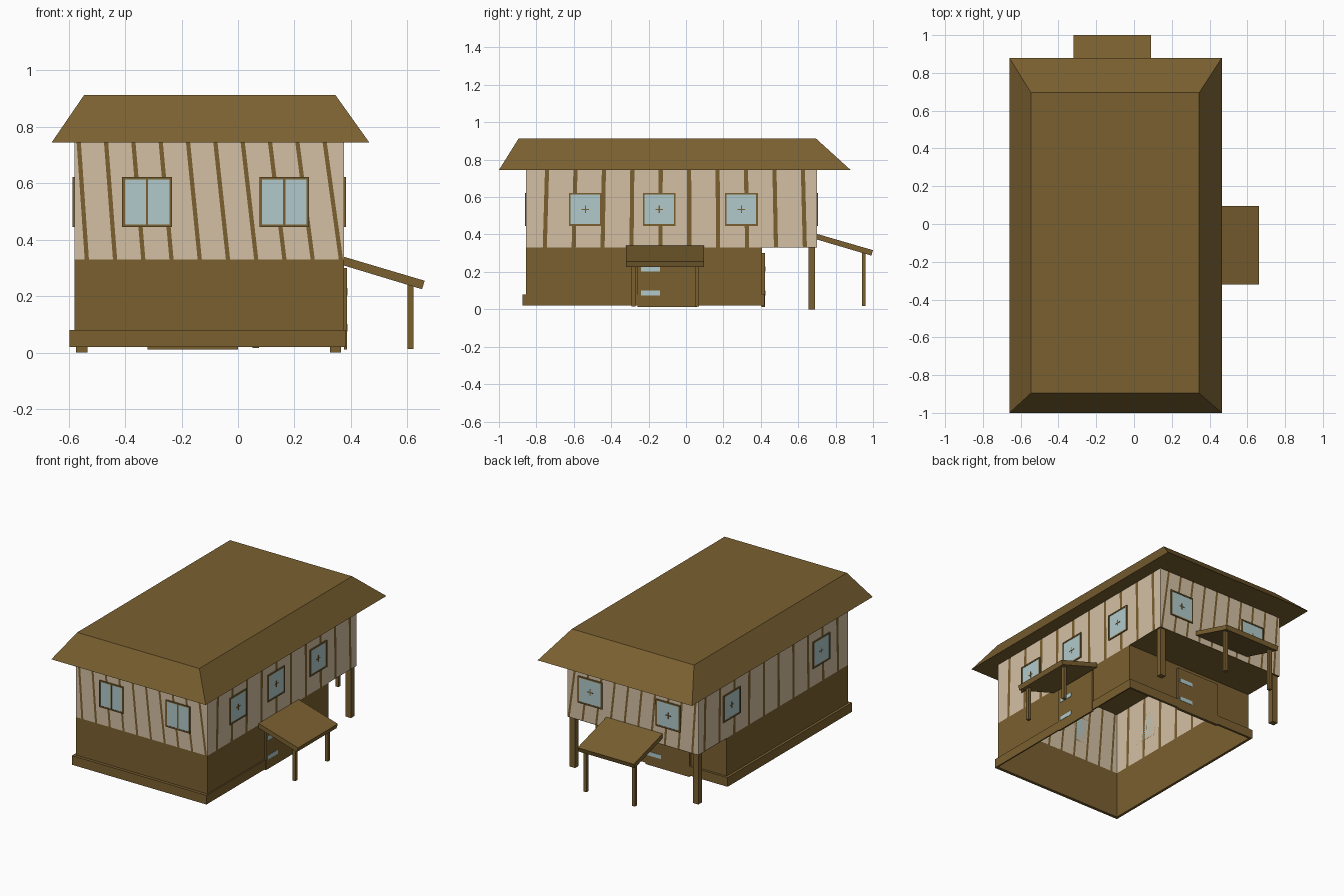
import bpy, bmesh

if "Cube" in bpy.data.objects:
    bpy.data.objects.remove(bpy.data.objects["Cube"])


def material(name, rgb):
    m = bpy.data.materials.new(name)
    m.diffuse_color = (*rgb, 1)
    m.use_nodes = True
    m.node_tree.nodes["Principled BSDF"].inputs["Base Color"].default_value = m.diffuse_color
    return m


WOOD = material("brown wood", (0.195, 0.117, 0.030))
PLASTER = material("cream plaster", (0.66, 0.53, 0.37))
GLASS = material("pale blue glass", (0.44, 0.59, 0.60))

# Wall limits and heights
X0, X1, Y0, Y1, YL = -0.58, 0.375, -0.855, 0.70, 0.405
FLOOR, EAVE = 0.33, 0.745


def finish(name, bm, mats):
    me = bpy.data.meshes.new(name)
    bm.to_mesh(me)
    bm.free()
    for m in mats:
        me.materials.append(m)
    ob = bpy.data.objects.new(name, me)
    bpy.context.collection.objects.link(ob)
    return ob


def loft(name, rects, mat, cap_start=False, cap_end=False):
    """Join rectangles (x0, x1, y0, y1, z) one after another."""
    bm = bmesh.new()
    loops = [[bm.verts.new(p) for p in ((a, c, z), (b, c, z), (b, d, z), (a, d, z))]
             for a, b, c, d, z in rects]
    for lo, hi in zip(loops, loops[1:]):
        for i in range(4):
            j = (i + 1) % 4
            bm.faces.new((lo[i], lo[j], hi[j], hi[i]))
    if cap_start:
        bm.faces.new(loops[0][::-1])
    if cap_end:
        bm.faces.new(loops[-1])
    return finish(name, bm, [mat])


def box(name, x0, x1, y0, y1, z0, z1, mat=WOOD):
    return loft(name, [(x0, x1, y0, y1, z0), (x0, x1, y0, y1, z1)], mat, True, True)


# Roof: flat-topped hip
loft("roof", [(-0.66, 0.465, -1.0, 0.88, EAVE), (-0.545, 0.345, -0.895, 0.695, 0.913)],
     WOOD, True, True)

# Lower storey, open underneath, with a plinth ring
low = (X0, X1, Y0, YL)
plinth = (-0.597, 0.383, -0.875, 0.42)
loft("lower_walls", [(*low, 0.02), (*low, FLOOR)], WOOD)
loft("plinth", [(*low, 0.02), (*plinth, 0.02), (*plinth, 0.08), (*low, 0.08)], WOOD)

# Underside of the overhanging back
box("overhang_floor", X0, X1, YL, Y1, FLOOR, FLOOR + 0.004)


def striped_wall(name, along, fixed, lo, hi, top, bottom, half, flip):
    """Plaster wall cut into slanted timber strips; top/bottom = (start, step)."""
    cuts = [(lo, lo)]
    for i in range(10):
        t, b = top[0] + top[1] * i, bottom[0] + bottom[1] * i
        cuts += [(t - half, b - half), (t + half, b + half)]
    cuts.append((hi, hi))
    bm = bmesh.new()
    put = (lambda u, z: (u, fixed, z)) if along == "x" else (lambda u, z: (fixed, u, z))
    cols = [(bm.verts.new(put(b, FLOOR)), bm.verts.new(put(t, EAVE))) for t, b in cuts]
    for k, (p, q) in enumerate(zip(cols, cols[1:])):
        quad = (p[0], q[0], q[1], p[1])
        f = bm.faces.new(quad[::-1] if flip else quad)
        f.material_index = k % 2
    finish(name, bm, [PLASTER, WOOD])


XS = ((-0.564, 0.0968), (-0.5355, 0.1))
YS = ((-0.743, 0.152), (-0.755, 0.1545))
striped_wall("front_upper_wall", "x", Y0, X0, X1, *XS, 0.0075, False)
striped_wall("back_upper_wall", "x", Y1, X0, X1, *XS, 0.0075, True)
striped_wall("right_upper_wall", "y", X1, Y0, Y1, *YS, 0.011, False)
striped_wall("left_upper_wall", "y", X0, Y0, Y1, *YS, 0.011, True)


def plate(name, along, face, out, u0, u1, z0, z1, depth, mat):
    """Thin plate lying on a wall, pointing outwards."""
    d0, d1 = sorted((face, face + out * depth))
    if along == "x":
        box(name, u0, u1, d0, d1, z0, z1, mat)
    else:
        box(name, d0, d1, u0, u1, z0, z1, mat)


def window(name, along, face, out, u0, mullion):
    u1, z0, z1, f = u0 + 0.176, 0.446, 0.622, 0.009
    uc, zc = (u0 + u1) / 2, 0.534
    args = (along, face, out)
    plate(name + "_glass", *args, u0 + f, u1 - f, z0 + f, z1 - f, 0.004, GLASS)
    for tag, a, b, c, d in (("left", u0, u0 + f, z0, z1), ("right", u1 - f, u1, z0, z1),
                            ("bottom", u0 + f, u1 - f, z0, z0 + f),
                            ("top", u0 + f, u1 - f, z1 - f, z1)):
        plate(f"{name}_frame_{tag}", *args, a, b, c, d, 0.007, WOOD)
    if mullion:
        plate(name + "_mullion", *args, uc - 0.004, uc + 0.004, z0 + f, z1 - f, 0.006, WOOD)
    else:
        plate(name + "_cross_v", *args, uc - 0.003, uc + 0.003, zc - 0.02, zc + 0.02, 0.006, WOOD)
        plate(name + "_cross_h", *args, uc - 0.02, uc + 0.02, zc - 0.003, zc + 0.003, 0.0055, WOOD)


# Windows on all four sides
for side, along, face, out, starts in (
        ("front", "x", Y0, -1, (-0.41, 0.076)), ("back", "x", Y1, 1, (-0.45, 0.118)),
        ("right", "y", X1, 1, (-0.626, -0.231, 0.208)), ("left", "y", X0, -1, (-0.665, 0.268))):
    for n, u in enumerate(starts):
        window(f"{side}_window_{n + 1}", along, face, out, u, side == "front")

# Doors with two small panes each
for side, along, face, u0, u1, p0 in (("right", "y", X1, -0.26, 0.06, -0.24),
                                      ("back", "x", YL, -0.32, 0.0, -0.115)):
    depth = 0.011 if side == "right" else 0.018
    plate(side + "_door", along, face, 1, u0, u1, 0.012, 0.30, depth, WOOD)
    for n, z in enumerate((0.075, 0.203)):
        plate(f"{side}_door_pane_{n + 1}", along, face + depth, 1, p0, p0 + 0.1,
              z, z + 0.026, 0.002, GLASS)


def canopy(name, along, profile, u0, u1):
    """Sloping porch roof: side profile (distance, z) extruded along the wall."""
    bm = bmesh.new()
    ends = [[bm.verts.new((d, u, z) if along == "y" else (u, d, z)) for d, z in profile]
            for u in (u0, u1)]
    for e in ends:
        bm.faces.new(e)
    for i in range(4):
        j = (i + 1) % 4
        bm.faces.new((ends[0][i], ends[0][j], ends[1][j], ends[1][i]))
    bmesh.ops.recalc_face_normals(bm, faces=bm.faces)
    finish(name, bm, [WOOD])


# Porch canopies and their posts
canopy("right_canopy", "y", ((0.375, 0.34), (0.661, 0.255), (0.652, 0.225), (0.375, 0.309)),
       -0.32, 0.095)
canopy("back_canopy", "x", ((0.70, 0.403), (1.0, 0.316), (0.991, 0.287), (0.70, 0.373)),
       -0.32, 0.09)
for n, c in enumerate((-0.28, 0.058)):
    box(f"right_porch_post_{n + 1}", 0.60, 0.621, c - 0.011, c + 0.011, 0.014, 0.245)
for n, c in enumerate((-0.29, 0.063)):
    box(f"back_porch_post_{n + 1}", c - 0.011, c + 0.011, 0.94, 0.961, 0.017, 0.305)

# Posts carrying the overhang
for n, c in enumerate((-0.553, 0.345)):
    box(f"overhang_post_{n + 1}", c - 0.02, c + 0.02, 0.654, 0.69, 0.0, FLOOR)
